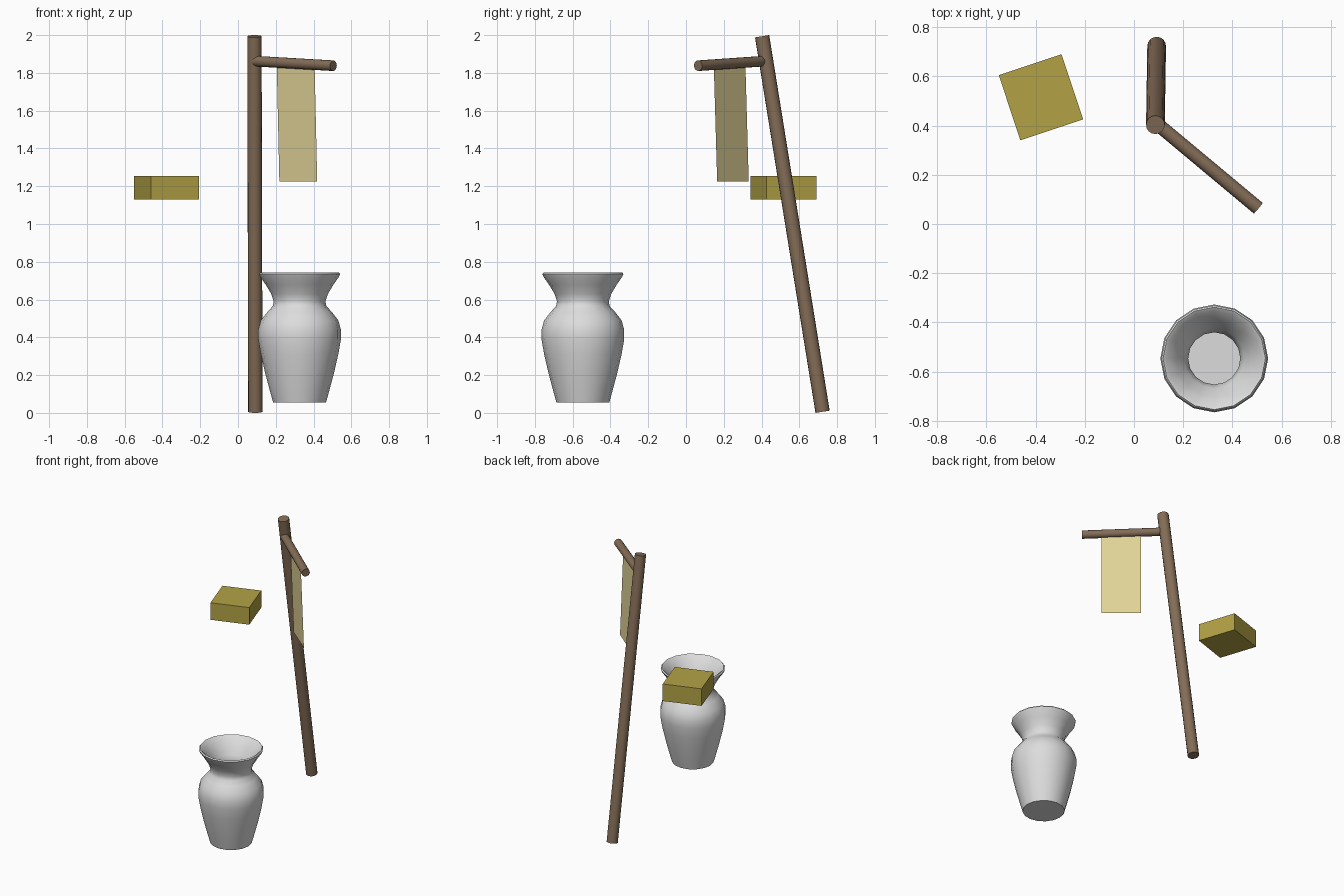
import bpy, bmesh, math
from mathutils import Vector

if "Cube" in bpy.data.objects:
    bpy.data.objects.remove(bpy.data.objects["Cube"], do_unlink=True)


def material(name, rgb):
    mat = bpy.data.materials.new(name)
    mat.use_nodes = True
    mat.diffuse_color = (*rgb, 1)
    bsdf = next(n for n in mat.node_tree.nodes if n.type == 'BSDF_PRINCIPLED')
    bsdf.inputs["Base Color"].default_value = (*rgb, 1)
    return mat


wood = material("brown wood", (0.23, 0.152, 0.095))
ochre = material("ochre", (0.45, 0.36, 0.06))
cream = material("cream cloth", (0.76, 0.66, 0.31))
glaze = material("pale grey", (0.72, 0.72, 0.72))


def finish(obj, name, mat, angle=None):
    obj.name = name
    obj.data.materials.append(mat)
    if angle:
        bpy.ops.object.select_all(action='DESELECT')
        obj.select_set(True)
        bpy.context.view_layer.objects.active = obj
        bpy.ops.object.shade_smooth_by_angle(angle=math.radians(angle))


def from_bmesh(bm, name, mat, angle=None):
    mesh = bpy.data.meshes.new(name)
    bm.to_mesh(mesh)
    bm.free()
    obj = bpy.data.objects.new(name, mesh)
    bpy.context.collection.objects.link(obj)
    finish(obj, name, mat, angle)


def rod(name, start, end, radius):
    axis = end - start
    bpy.ops.mesh.primitive_cylinder_add(
        vertices=16, radius=radius, depth=axis.length, location=(start + end) / 2,
        rotation=axis.to_track_quat('Z', 'Y').to_euler())
    finish(bpy.context.object, name, wood, 40)


# Leaning pole and its side arm
rod("pole", Vector((0.092, 0.723, 0.006)), Vector((0.087, 0.403, 1.994)), 0.038)
arm_start = Vector((0.09, 0.41, 1.862))
arm_end = Vector((0.505, 0.064, 1.838))
rod("side_arm", arm_start, arm_end, 0.028)

# Cloth hanging from the arm, swung slightly sideways
bm = bmesh.new()
top = [arm_start.lerp(arm_end, t) for t in (0.277, 0.76)]
bottom = [Vector((p.x + 0.014, p.y + 0.018, 1.224)) for p in top]
bm.faces.new([bm.verts.new(p) for p in (top[0], bottom[0], bottom[1], top[1])])
from_bmesh(bm, "hanging_cloth", cream)

# Floating block
bpy.ops.mesh.primitive_cube_add(size=1, location=(-0.378, 0.515, 1.192),
                                rotation=(0, 0, math.radians(18.4)))
block = bpy.context.object
block.scale = (0.269, 0.279, 0.125)
finish(block, "floating_block", ochre)

# Vase: outer wall, lip and inner wall as one spun profile of (radius, height)
profile = [(0, 0.055), (0.14, 0.055), (0.158, 0.12), (0.182, 0.21), (0.205, 0.31),
           (0.219, 0.39), (0.219, 0.44), (0.205, 0.49), (0.17, 0.535), (0.142, 0.565),
           (0.137, 0.59), (0.15, 0.63), (0.18, 0.68), (0.208, 0.72), (0.215, 0.735),
           (0.208, 0.743), (0.195, 0.735), (0.155, 0.68), (0.122, 0.63), (0.106, 0.59),
           (0.114, 0.56), (0.15, 0.52), (0.19, 0.44), (0.183, 0.33), (0.158, 0.21),
           (0.125, 0.085), (0, 0.085)]
centre = Vector((0.326, -0.546, 0))
bm = bmesh.new()
verts = [bm.verts.new(centre + Vector((r, 0, z))) for r, z in profile]
edges = [bm.edges.new(pair) for pair in zip(verts, verts[1:])]
bmesh.ops.spin(bm, geom=verts + edges, cent=centre, axis=(0, 0, 1),
               angle=math.tau, steps=16, use_merge=True)
bmesh.ops.remove_doubles(bm, verts=bm.verts, dist=0.0005)
bmesh.ops.recalc_face_normals(bm, faces=bm.faces)
from_bmesh(bm, "vase", glaze, 55)
